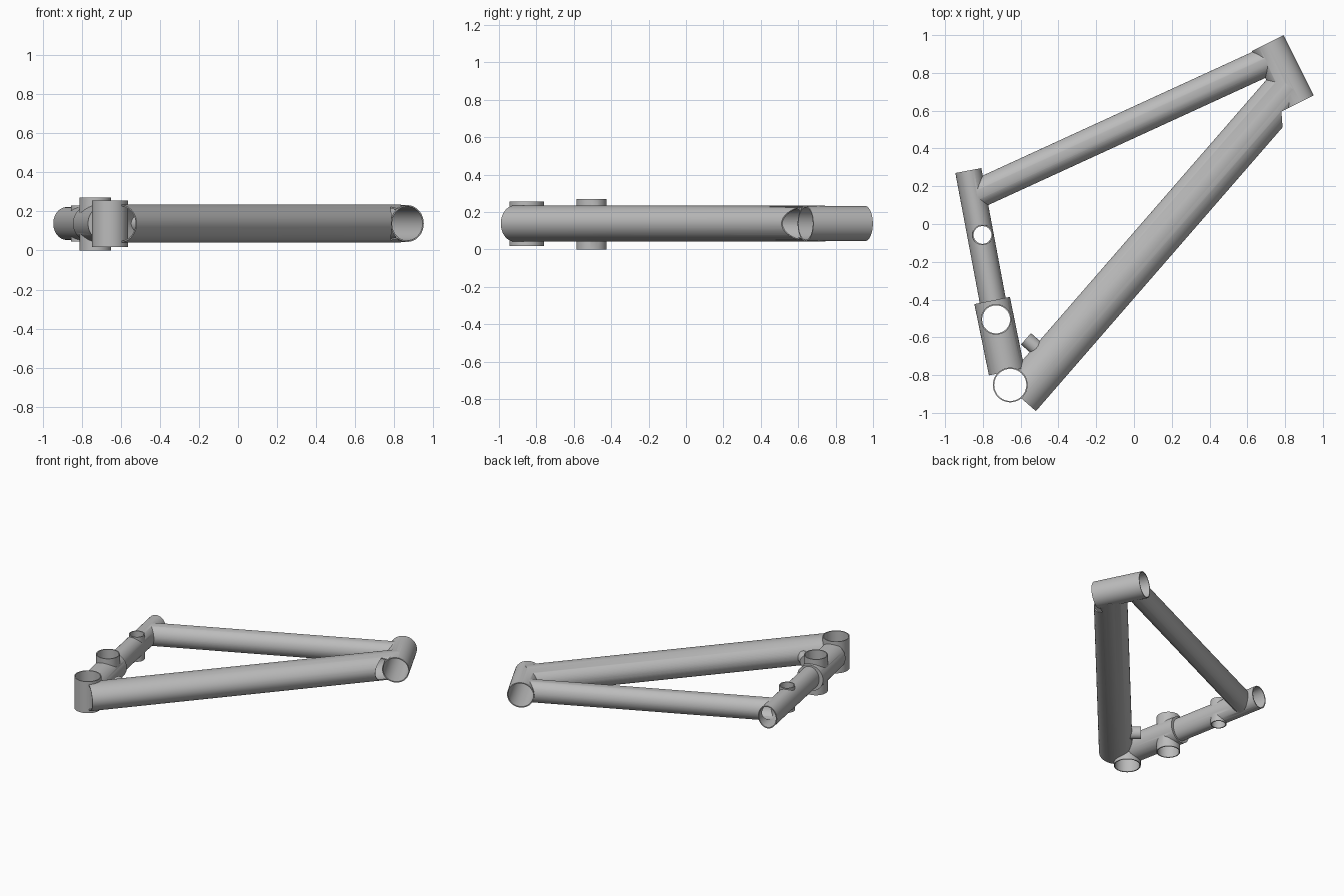
import bpy
from mathutils import Vector, Matrix

if "Cube" in bpy.data.objects:
    bpy.data.objects.remove(bpy.data.objects["Cube"], do_unlink=True)

MID = 0.138    # height of the frame plane
WALL = 0.007
helpers = []

grey = bpy.data.materials.new("frame_grey")
grey.use_nodes = True
colour = (0.5, 0.5, 0.5, 1)
grey.diffuse_color = colour
grey.node_tree.nodes["Principled BSDF"].inputs["Base Color"].default_value = colour


def rod(name, start, end, wide, tall, extend=0.0, rows=1):
    """Solid oval rod between two points; wide lies in the frame plane."""
    a, b = Vector(start), Vector(end)
    axis = (b - a).normalized()
    a, b = a - axis * extend, b + axis * extend
    bpy.ops.mesh.primitive_cylinder_add(vertices=64, radius=1, depth=1)
    ob = bpy.context.object
    ob.name = name
    up = Vector((0, 1, 0)) if abs(axis.z) > 0.9 else Vector((0, 0, 1))
    side = up.cross(axis)
    basis = Matrix((side * wide, up * tall, axis * (b - a).length)).transposed()
    ob.data.transform(Matrix.Translation((a + b) / 2) @ basis.to_4x4())
    ob.location = (0, 0, 0)
    ob.data.materials.append(grey)
    ob.hide_render = True
    helpers.append(ob)
    return ob


def combine(target, other, operation):
    mod = target.modifiers.new(operation.title(), 'BOOLEAN')
    mod.operation = operation
    mod.solver = 'EXACT'
    mod.object = other


def flat(x, y):
    return (x, y, MID)


# Main tubes: name, start, end, half width, half height, bore overshoot
tubes = [
    ("down_tube", flat(-0.606, -0.915), flat(0.823, 0.729), 0.115, 0.097, 0.02),
    ("top_tube", flat(-0.85, 0.149), flat(0.741, 0.879), 0.077, 0.08, -0.02),
    ("seat_tube", flat(-0.877, 0.283), flat(-0.70, -0.66), 0.07, 0.084, 0.02),
    ("lower_seat_tube", flat(-0.751, -0.405), flat(-0.674, -0.782), 0.096, 0.096, -0.008),
]
# Shells that cross the tubes and stay open at both ends
head_top, head_low = flat(0.708, 0.957), flat(0.867, 0.639)
shells = [
    ("head_tube", head_top, head_low, 0.094, 0.094),
    ("bottom_bracket", (-0.655, -0.852, 0.018), (-0.655, -0.852, 0.256), 0.092, 0.092),
    ("pivot_boss", (-0.73, -0.505, 0), (-0.73, -0.505, 0.27), 0.081, 0.081),
    ("small_boss", (-0.802, -0.058, 0.045), (-0.802, -0.058, 0.23), 0.054, 0.054),
    ("shock_stub", flat(-0.46, -0.705), flat(-0.572, -0.608), 0.04, 0.045),
]

# Weld the tubes, then hollow them
frame = None
for name, a, b, w, t, over in tubes:
    ob = rod(name, a, b, w, t)
    if frame is None:
        frame = ob
    else:
        combine(frame, ob, 'UNION')
for name, a, b, w, t, over in tubes:
    combine(frame, rod(name + "_bore", a, b, w - WALL, t - WALL, over), 'DIFFERENCE')

# Clear the down tube below the head tube for the lower cup
along = (Vector(head_low) - Vector(head_top)).normalized()
cup = rod("cup_clearance", head_low, Vector(head_low) + along * 0.3, 0.13, 0.13)
combine(frame, cup, 'DIFFERENCE')

# Weld the shells, then bore them through
for name, a, b, w, t in shells:
    combine(frame, rod(name, a, b, w, t), 'UNION')
for name, a, b, w, t in shells:
    over = -0.006 if name == "shock_stub" else 0.02
    combine(frame, rod(name + "_bore", a, b, w - WALL, t - WALL, over), 'DIFFERENCE')

# Bake the welded result and drop the helpers
graph = bpy.context.evaluated_depsgraph_get()
mesh = bpy.data.meshes.new_from_object(frame.evaluated_get(graph))
mesh.name = "bicycle_frame"
for ob in helpers:
    bpy.data.objects.remove(ob, do_unlink=True)
result = bpy.data.objects.new("bicycle_frame", mesh)
bpy.context.collection.objects.link(result)
mesh.materials.clear()
mesh.materials.append(grey)

# Smooth tubes with crisp rims
bpy.ops.object.select_all(action='DESELECT')
result.select_set(True)
bpy.context.view_layer.objects.active = result
bpy.ops.object.shade_smooth_by_angle(angle=0.6)
